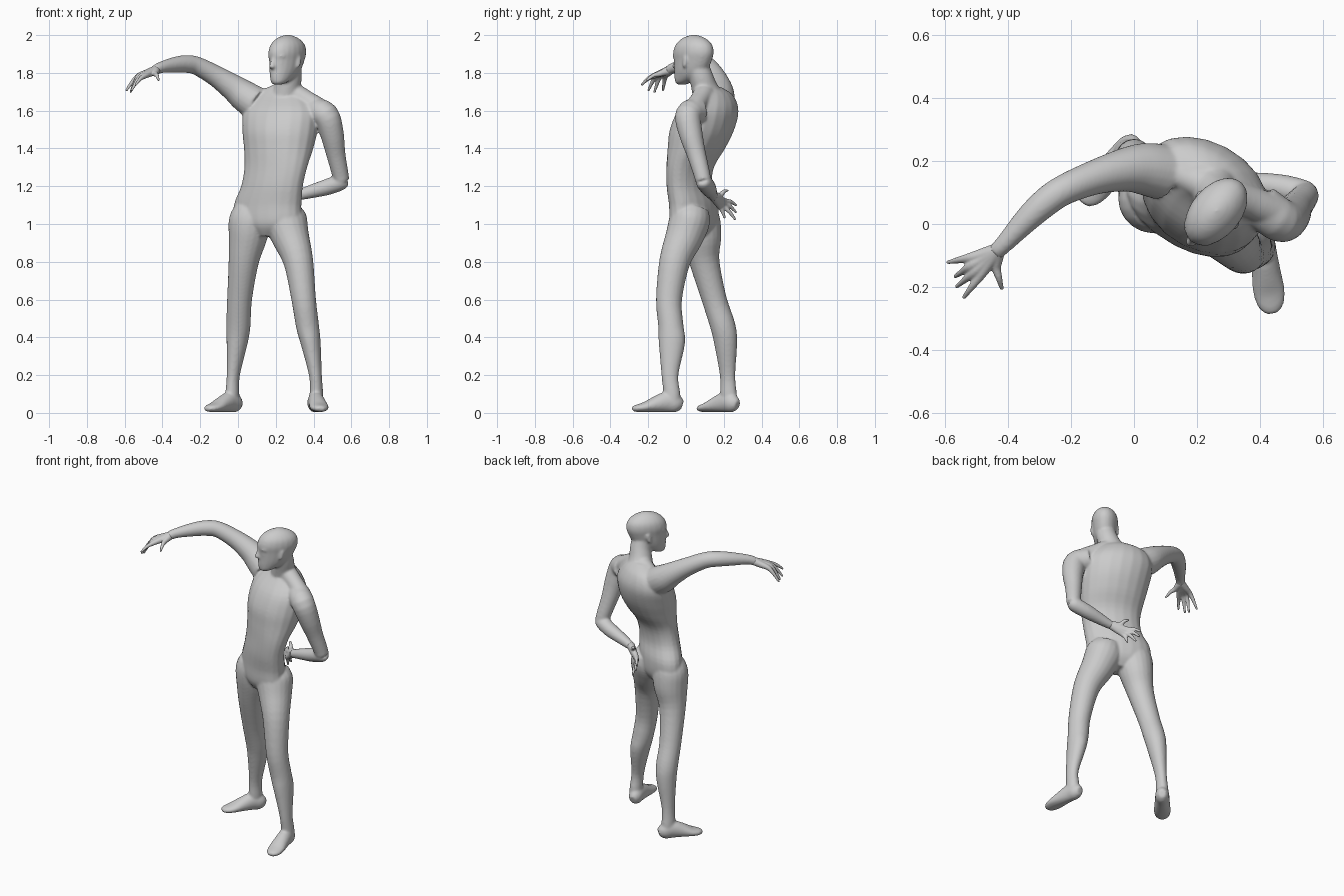
import bpy, bmesh, math
from mathutils import Vector as V

SIDES = 20


def smooth_path(secs, steps=4):
    """Catmull-Rom interpolation through section tuples."""
    out, n = [], len(secs)
    for i in range(n - 1):
        p = [secs[max(i - 1, 0)], secs[i], secs[i + 1], secs[min(i + 2, n - 1)]]
        for s in range(steps):
            t = s / steps
            out.append([0.5 * (2 * b + (c - a) * t + (2 * a - 5 * b + 4 * c - d) * t * t
                               + (3 * b - a - 3 * c + d) * t ** 3) for a, b, c, d in zip(*p)])
    return out + [list(secs[-1])]


def loft(bm, secs, yaw=0, flat=False):
    """Closed tube through sections (x, y, z, half width, half depth)."""
    secs = smooth_path([s if len(s) == 5 else (*s, s[3]) for s in secs])
    ref = V((math.cos(math.radians(yaw)), math.sin(math.radians(yaw)), 0))
    pts, rings = [V(s[:3]) for s in secs], []
    for i, s in enumerate(secs):
        axis = V((0, 0, 1)) if flat else (pts[min(i + 1, len(pts) - 1)] - pts[max(i - 1, 0)]).normalized()
        u = (ref - axis * ref.dot(axis)).normalized()
        w = axis.cross(u)
        a, b = max(s[3], .003), max(s[4], .003)
        rings.append([bm.verts.new(pts[i] + u * a * math.cos(k * math.tau / SIDES)
                                   + w * b * math.sin(k * math.tau / SIDES)) for k in range(SIDES)])
    for r, q in zip(rings, rings[1:]):
        for k in range(SIDES):
            j = (k + 1) % SIDES
            bm.faces.new((r[k], r[j], q[j], q[k]))
    bm.faces.new(rings[0][::-1])
    bm.faces.new(rings[-1])


def finish(bm, name, voxel, iterations):
    """Fuse overlapping lofts into one smooth skin."""
    bmesh.ops.recalc_face_normals(bm, faces=bm.faces[:])
    me = bpy.data.meshes.new(name)
    bm.to_mesh(me)
    bm.free()
    ob = bpy.data.objects.new(name, me)
    bpy.context.collection.objects.link(ob)
    m = ob.modifiers.new("fuse", 'REMESH')
    m.mode, m.voxel_size, m.use_smooth_shade = 'VOXEL', voxel, True
    s = ob.modifiers.new("soften", 'SMOOTH')
    s.factor, s.iterations = 0.5, iterations


body = bmesh.new()

# Torso, turned toward the raised arm
loft(body, [(.16, .035, .935, .07, .06), (.155, .04, 1.0, .185, .10), (.157, .04, 1.1, .195, .106),
            (.18, .018, 1.2, .178, .1), (.20, .022, 1.3, .18, .107), (.215, .055, 1.4, .195, .138),
            (.222, .085, 1.5, .21, .158), (.225, .118, 1.6, .21, .143), (.225, .145, 1.68, .15, .09),
            (.235, .13, 1.725, .07, .05)], yaw=-28, flat=True)
# Shoulder girdle
loft(body, [(.03, .18, 1.69, .065), (.14, .16, 1.67, .048), (.26, .11, 1.70, .058),
            (.37, .07, 1.65, .052), (.46, .03, 1.59, .058)], yaw=90)
# Neck
loft(body, [(.25, .12, 1.66, .085), (.262, .098, 1.72, .07), (.275, .08, 1.78, .063), (.275, .06, 1.84, .06)],
     yaw=-35)

# Head: (forward offset, z, half width, half depth)
yaw = -40
fwd = V((math.sin(math.radians(yaw)), -math.cos(math.radians(yaw)), 0))
side = V((-fwd.y, fwd.x, 0))


def head_pt(f, z, s=0):
    p = V((.26, .038, z)) + fwd * f + side * s
    return tuple(p)


loft(body, [(*head_pt(f, z), a, b) for f, z, a, b in [
    (.08, 1.738, .022, .022), (.065, 1.752, .042, .048), (.032, 1.785, .058, .086), (.014, 1.82, .068, .103),
    (.002, 1.87, .075, .117), (-.002, 1.91, .08, .124), (-.005, 1.95, .073, .11), (-.005, 1.98, .05, .076),
    (-.005, 1.996, .024, .036), (-.005, 2.002, .004, .006)]], yaw=yaw, flat=True)
# Nose, brow and ears
loft(body, [(*head_pt(f, z), a, b) for f, z, a, b in [
    (.118, 1.822, .014, .012), (.121, 1.834, .017, .02), (.117, 1.86, .011, .013), (.112, 1.885, .009, .009)]],
     yaw=yaw, flat=True)
loft(body, [(*head_pt(f, 1.889, s), .009) for f, s in [(.085, -.052), (.108, -.022), (.108, .022), (.085, .052)]],
     yaw=yaw + 90)
for s in (-.075, .075):
    loft(body, [(*head_pt(f, z, s), .01, b) for f, z, b in [
        (.0, 1.83, .008), (-.008, 1.86, .016), (-.012, 1.885, .012)]], yaw=yaw, flat=True)

# Legs
loft(body, [(.235, .03, 1.08, .09, .09), (.25, .02, 1.02, .115, .108), (.278, -.01, .93, .1, .1),
            (.32, -.06, .8, .079, .082), (.348, -.09, .6, .065, .069), (.368, -.08, .46, .061, .067),
            (.385, -.075, .37, .053, .07), (.41, -.085, .2, .034, .045), (.415, -.075, .1, .036, .045),
            (.415, -.075, .04, .036, .045)], yaw=-5)
loft(body, [(.075, .07, 1.08, .09, .09), (.062, .075, 1.02, .11, .105), (.052, .085, .93, .102, .103),
            (.03, .098, .8, .08, .08), (.008, .15, .6, .066, .066), (.002, .195, .46, .064, .067),
            (-.005, .21, .37, .055, .062), (-.025, .22, .2, .034, .042), (-.03, .225, .1, .036, .045),
            (-.03, .23, .04, .036, .045)], yaw=-20)

# Feet, from heel to toe
FOOT = [(0, .04, .022, .026), (.03, .049, .04, .048), (.08, .058, .043, .055), (.14, .046, .047, .043),
        (.2, .031, .051, .027), (.245, .024, .04, .019), (.268, .022, .018, .012)]
for heel, ang in (((.402, -.02), 8), ((.008, .272), -40)):
    r = math.radians(ang)
    loft(body, [(heel[0] + d * math.sin(r), heel[1] - d * math.cos(r), z, a, b) for d, z, a, b in FOOT], yaw=ang)

# Raised arm
loft(body, [(.09, .165, 1.64, .09), (.03, .175, 1.68, .083), (-.03, .172, 1.725, .07), (-.12, .15, 1.785, .056),
            (-.22, .11, 1.838, .049), (-.28, .07, 1.847, .047), (-.34, .015, 1.842, .041),
            (-.41, -.06, 1.828, .03), (-.44, -.09, 1.813, .027)], yaw=90)
# Bent arm behind the back
loft(body, [(.40, .06, 1.60, .07), (.465, .012, 1.575, .07), (.497, .025, 1.48, .063), (.518, .055, 1.37, .051),
            (.538, .08, 1.28, .045), (.548, .092, 1.23, .042)], yaw=90)
loft(body, [(.562, .088, 1.235, .03), (.545, .095, 1.222, .043), (.47, .115, 1.195, .043),
            (.38, .13, 1.17, .035), (.295, .145, 1.145, .025)], yaw=90)
finish(body, "body", .007, 8)


def hand(name, wrist, fingers, ref):
    """Each finger runs wrist -> knuckle -> joint -> tip; the palm forms where they merge."""
    bm = bmesh.new()
    for knuckle, tip in fingers:
        w, k, t = V(wrist), V(knuckle), V(tip)
        mid = (k + t) / 2 + V((0, 0, .008))
        loft(bm, [(*w, .025), (*w.lerp(k, .5), .02), (*k, .015), (*mid, .0105), (*t, .006)], yaw=ref)
    finish(bm, name, .004, 3)


hand("raised_hand", (-.435, -.085, 1.815), [
    ((-.525, -.108, 1.785), (-.593, -.122, 1.705)),
    ((-.522, -.135, 1.785), (-.570, -.168, 1.695)),
    ((-.510, -.155, 1.785), (-.565, -.200, 1.705)),
    ((-.492, -.168, 1.785), (-.543, -.236, 1.735)),
    ((-.438, -.140, 1.795), (-.420, -.208, 1.760))], -45)
hand("back_hand", (.30, .145, 1.147), [
    ((.235, .180, 1.090), (.222, .205, 1.030)),
    ((.225, .195, 1.095), (.205, .262, 1.022)),
    ((.220, .205, 1.108), (.180, .266, 1.060)),
    ((.220, .205, 1.122), (.170, .268, 1.098)),
    ((.260, .180, 1.150), (.225, .222, 1.178))], 45)
